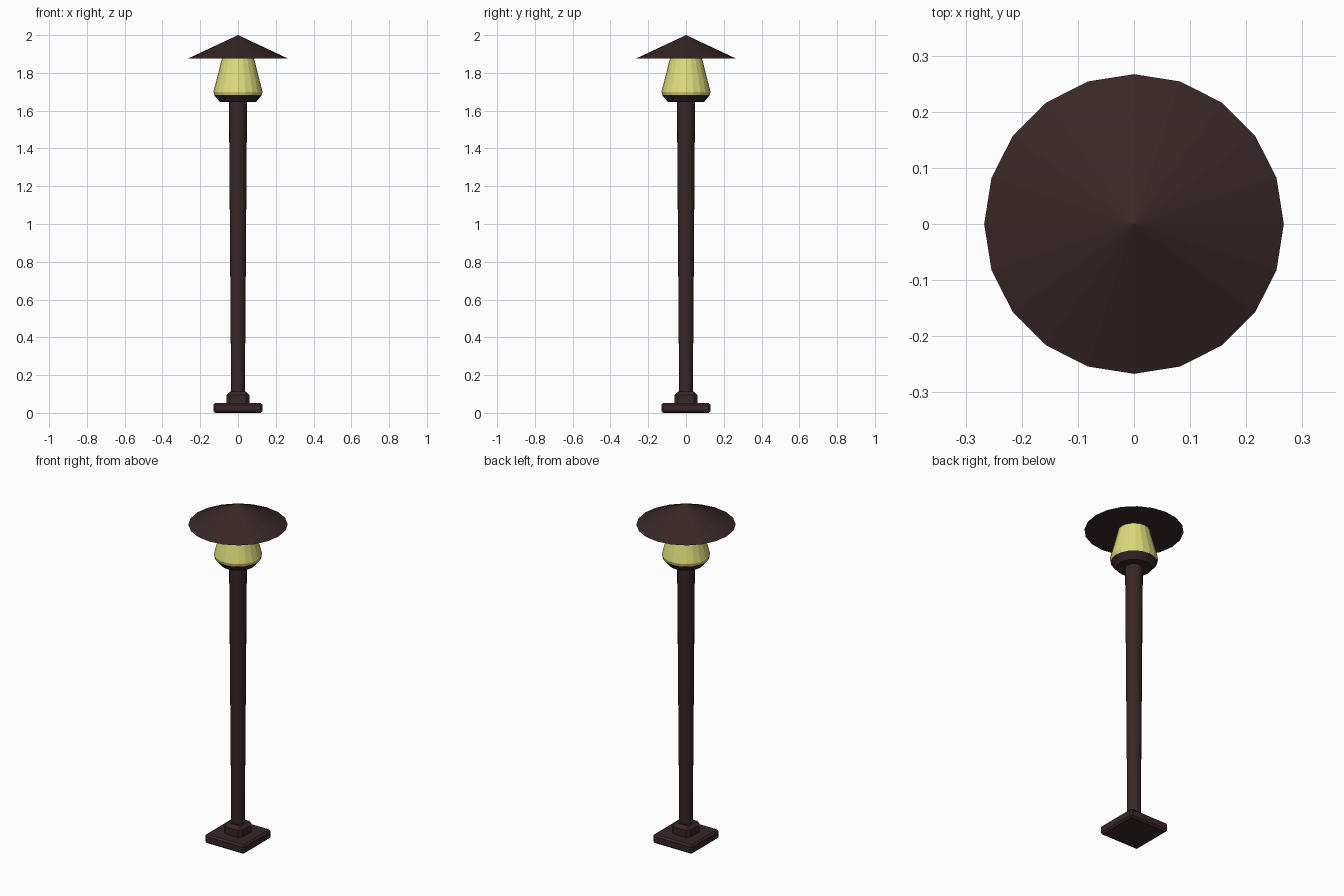
import bpy
import bmesh
import math

default_cube = bpy.data.objects.get("Cube")
if default_cube:
    bpy.data.objects.remove(default_cube, do_unlink=True)

SIDES = 20


def make_material(name, rgb):
    mat = bpy.data.materials.new(name)
    mat.use_nodes = True
    mat.diffuse_color = (*rgb, 1)
    mat.node_tree.nodes["Principled BSDF"].inputs["Base Color"].default_value = (*rgb, 1)
    return mat


brown = make_material("dark brown metal", (0.04, 0.02, 0.02))
yellow = make_material("pale yellow glass", (0.72, 0.72, 0.2))


def add_object(name, bm, mat):
    bmesh.ops.recalc_face_normals(bm, faces=bm.faces)
    mesh = bpy.data.meshes.new(name)
    bm.to_mesh(mesh)
    bm.free()
    mesh.materials.append(mat)
    obj = bpy.data.objects.new(name, mesh)
    bpy.context.collection.objects.link(obj)
    return obj


def lathe(name, profile, mat):
    """Closed faceted solid from (radius, height) points; radius 0 makes a tip."""
    bm = bmesh.new()
    rings = []
    for radius, z in profile:
        count = SIDES if radius else 1
        angles = [math.tau * i / SIDES for i in range(count)]
        rings.append([bm.verts.new((radius * math.cos(a), radius * math.sin(a), z)) for a in angles])
    for low, high in zip(rings, rings[1:]):
        for i in range(SIDES):
            j = (i + 1) % SIDES
            if len(high) == 1:
                bm.faces.new((low[i], low[j], high[0]))
            else:
                bm.faces.new((low[i], low[j], high[j], high[i]))
    for ring in (rings[0], rings[-1]):
        if len(ring) > 1:
            bm.faces.new(ring)
    return add_object(name, bm, mat)


def bevelled_box(name, half, bottom, top, bevel, mat):
    bm = bmesh.new()
    bmesh.ops.create_cube(bm, size=1)
    for v in bm.verts:
        v.co = (v.co.x * 2 * half, v.co.y * 2 * half, top if v.co.z > 0 else bottom)
    obj = add_object(name, bm, mat)
    mod = obj.modifiers.new("edge bevel", "BEVEL")
    mod.width = bevel
    mod.segments = 1
    return obj


# Square foot and collar
bevelled_box("base_plate", 0.13, 0, 0.053, 0.01, brown)
bevelled_box("base_collar", 0.06, 0.03, 0.113, 0.018, brown)

# Slightly widening post
lathe("post", [(0.036, 0.05), (0.048, 1.655)], brown)

# Lantern: cup, glass and conical roof
lathe("lamp_cup", [(0.095, 1.645), (0.126, 1.682)], brown)
lathe("lamp_glass", [(0.124, 1.68), (0.13, 1.7), (0.084, 1.88)], yellow)
lathe("roof", [(0.267, 1.875), (0, 2.0)], brown)
